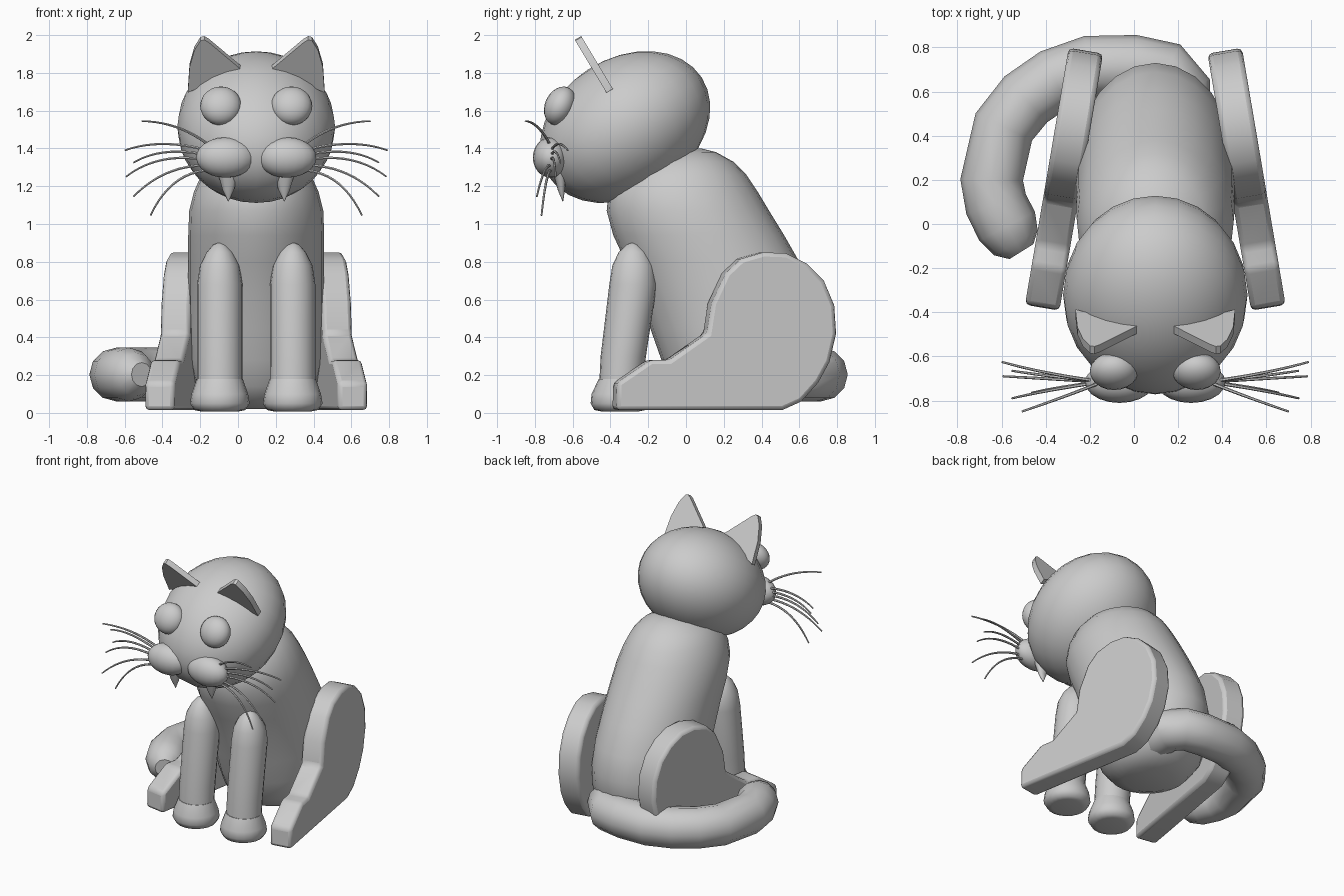
import bpy, bmesh
from math import radians, cos, sin, pi
from mathutils import Matrix

if "Cube" in bpy.data.objects:
    bpy.data.objects.remove(bpy.data.objects["Cube"])

C = 0.0965  # x of the symmetry plane (the tail shifts the cat off centre)


def finish(bm, name, angle=40):
    bmesh.ops.recalc_face_normals(bm, faces=bm.faces[:])
    me = bpy.data.meshes.new(name)
    bm.to_mesh(me)
    bm.free()
    ob = bpy.data.objects.new(name, me)
    bpy.context.collection.objects.link(ob)
    smooth(ob, angle)
    return ob


def smooth(ob, angle=40):
    bpy.ops.object.select_all(action='DESELECT')
    ob.select_set(True)
    bpy.context.view_layer.objects.active = ob
    bpy.ops.object.shade_smooth_by_angle(angle=radians(angle))


def ellipsoid(name, loc, semi, tilt=0, seg=20, rings=12):
    bm = bmesh.new()
    bmesh.ops.create_uvsphere(bm, u_segments=seg, v_segments=rings, radius=1)
    m = (Matrix.Translation(loc) @ Matrix.Rotation(radians(tilt), 4, 'X')
         @ Matrix.Diagonal((*semi, 1)))
    bmesh.ops.transform(bm, matrix=m, verts=bm.verts[:])
    return finish(bm, name)


def loft(name, x, rings, n=20):
    """Horizontal elliptical rings (z, y centre, x radius, y radius), capped."""
    bm = bmesh.new()
    loops = [[bm.verts.new((x + rx * cos(2 * pi * i / n), y + ry * sin(2 * pi * i / n), z))
              for i in range(n)] for z, y, rx, ry in rings]
    for a, b in zip(loops, loops[1:]):
        for i in range(n):
            j = (i + 1) % n
            bm.faces.new((a[i], a[j], b[j], b[i]))
    bm.faces.new(loops[0])
    bm.faces.new(loops[-1])
    return finish(bm, name, 60)


def plate(name, pts, place, half):
    """Extrude a profile; place(u, v, t) maps profile and thickness to space."""
    bm = bmesh.new()
    a, b = ([bm.verts.new(place(u, v, t)) for u, v in pts] for t in (-half, half))
    for i in range(len(pts)):
        j = (i + 1) % len(pts)
        bm.faces.new((a[i], a[j], b[j], b[i]))
    bm.faces.new(a)
    bm.faces.new(b)
    return finish(bm, name)


def tube(name, pts, radii, depth, kind='POLY', res=4):
    cu = bpy.data.curves.new(name, 'CURVE')
    cu.dimensions = '3D'
    cu.bevel_depth = depth
    cu.bevel_resolution = res
    cu.use_fill_caps = True
    sp = cu.splines.new(kind)
    sp.points.add(len(pts) - 1)
    for p, co, r in zip(sp.points, pts, radii):
        p.co = (*co, 1)
        p.radius = r
    if kind == 'NURBS':
        sp.order_u = 3
        sp.use_endpoint_u = True
        sp.resolution_u = 6
    ob = bpy.data.objects.new(name, cu)
    bpy.context.collection.objects.link(ob)
    bpy.ops.object.select_all(action='DESELECT')
    ob.select_set(True)
    bpy.context.view_layer.objects.active = ob
    bpy.ops.object.convert(target='MESH')
    smooth(bpy.context.view_layer.objects.active)


# Head
ellipsoid("head", (C, -0.322, 1.513), (0.418, 0.483, 0.363), 33, 24, 16)

# Leaning body: z, front y, back y, half width
body = [(0.02, 0.1, 0.42, 0.17), (0.06, 0.0, 0.54, 0.26), (0.14, -0.07, 0.64, 0.32),
        (0.28, -0.13, 0.71, 0.355), (0.45, -0.19, 0.73, 0.36), (0.62, -0.25, 0.69, 0.36),
        (0.8, -0.32, 0.6, 0.36), (0.94, -0.385, 0.52, 0.36), (1.07, -0.42, 0.44, 0.355),
        (1.17, -0.41, 0.38, 0.33), (1.26, -0.36, 0.32, 0.29), (1.33, -0.27, 0.25, 0.23),
        (1.38, -0.14, 0.16, 0.14), (1.4, -0.02, 0.08, 0.04)]
loft("body", C, [(z, (f + b) / 2, w, (b - f) / 2) for z, f, b, w in body], 24)

# Tail wrapping round the left side
tail = [(0.2, 0.5), (0.21, 0.61), (0.14, 0.69), (0.0, 0.715), (-0.2, 0.712), (-0.36, 0.655),
        (-0.49, 0.565), (-0.59, 0.44), (-0.645, 0.2), (-0.625, 0.09), (-0.575, -0.01),
        (-0.535, -0.085), (-0.51, -0.125)]
tube("tail", [(x, y, 0.203) for x, y in tail], [1] * 11 + [0.8, 0.45], 0.142)

haunch = [(-0.38, 0.015), (-0.375, 0.16), (-0.2, 0.28), (-0.1, 0.28), (0.1, 0.42),
          (0.125, 0.58), (0.2, 0.74), (0.28, 0.815), (0.4, 0.85), (0.52, 0.845),
          (0.63, 0.79), (0.72, 0.7), (0.775, 0.57), (0.785, 0.42), (0.75, 0.27),
          (0.69, 0.16), (0.6, 0.06), (0.5, 0.015)]
ear = [(0.362, 1.705), (0.353, 1.84), (0.327, 1.93), (0.295, 1.98), (0.275, 1.985),
       (0.25, 1.97), (0.083, 1.83)]
# Whisker middle and tip: (distance from centre, y, z)
whiskers = [((0.4, -0.78, 1.54), (0.605, -0.85, 1.545)),
            ((0.5, -0.68, 1.46), (0.695, -0.625, 1.39)),
            ((0.49, -0.69, 1.42), (0.65, -0.665, 1.325)),
            ((0.51, -0.7, 1.39), (0.69, -0.69, 1.25)),
            ((0.48, -0.75, 1.32), (0.65, -0.79, 1.145)),
            ((0.45, -0.74, 1.28), (0.56, -0.765, 1.045))]

for s, side in ((-1, "left"), (1, "right")):
    # Front leg and paw
    x = C + s * 0.193
    loft(f"front_leg_{side}", x,
         [(0.1, -0.35, 0.12, 0.112), (0.3, -0.332, 0.12, 0.12), (0.68, -0.28, 0.12, 0.126),
          (0.78, -0.278, 0.105, 0.112), (0.85, -0.279, 0.07, 0.078),
          (0.89, -0.28, 0.035, 0.035), (0.9, -0.28, 0.01, 0.01)])
    loft(f"front_paw_{side}", x,
         [(0.008, -0.35, 0.1, 0.1), (0.015, -0.35, 0.135, 0.135), (0.05, -0.35, 0.158, 0.155),
          (0.1, -0.35, 0.15, 0.15), (0.18, -0.347, 0.122, 0.115)])

    # Flat haunch with hind foot, splayed outwards to the front
    ob = plate(f"haunch_{side}", haunch,
               lambda u, v, t: (C + s * (0.448 - 0.17 * u + t), u + 0.17 * t, v), 0.078)
    bev = ob.modifiers.new("rounded", 'BEVEL')
    bev.width = 0.022
    bev.segments = 2

    # Ear leaning forward
    plate(f"ear_{side}", ear,
          lambda u, v, t: (C + s * u, -0.41 - 0.6 * (v - 1.715) + 0.86 * t, v + 0.5 * t), 0.02)

    # Eye and muzzle pad
    ellipsoid(f"eye_{side}", (C + s * 0.187, -0.667, 1.625), (0.11, 0.08, 0.107), -25)
    ellipsoid(f"muzzle_{side}", (C + s * 0.162, -0.717, 1.352), (0.156, 0.094, 0.107))

    # Fang
    loft(f"fang_{side}", C + s * 0.148,
         [(1.12, -0.652, 0.002, 0.002), (1.18, -0.66, 0.03, 0.019), (1.29, -0.67, 0.062, 0.04)], 12)

    # Whiskers
    for i, (mid, tip) in enumerate(whiskers):
        root = (0.24, -0.715, 1.41 - 0.025 * i)
        pts = [(C + s * d, y, z) for d, y, z in (root, mid, tip)]
        tube(f"whisker_{side}_{i + 1}", pts, (1, 0.9, 0.6), 0.008, 'NURBS', 1)
